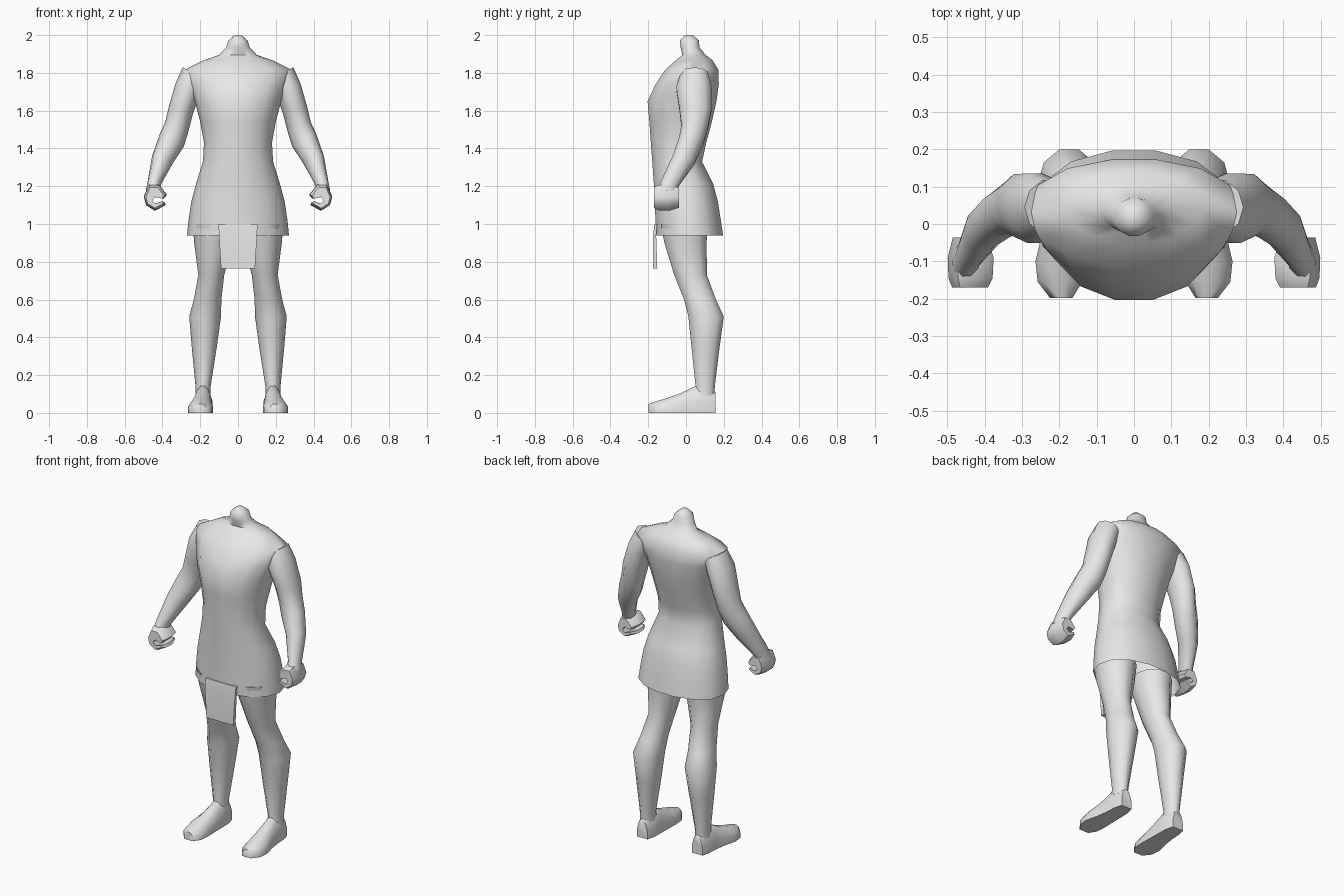
import bpy, bmesh, math

skin = bpy.data.materials.new("plain_grey")
skin.diffuse_color = (0.8, 0.8, 0.8, 1)


def loft(name, rings, cap_start=True, cap_end=True, mirror=False, angle=60):
    """Skin a list of equal-length point rings into one object."""
    bm = bmesh.new()
    vr = [[bm.verts.new(p) for p in r] for r in rings]
    n = len(vr[0])
    for a, b in zip(vr, vr[1:]):
        for i in range(n):
            j = (i + 1) % n
            bm.faces.new((a[i], a[j], b[j], b[i]))
    if cap_start:
        bm.faces.new(vr[0][::-1])
    if cap_end:
        bm.faces.new(vr[-1])
    bmesh.ops.recalc_face_normals(bm, faces=bm.faces[:])
    me = bpy.data.meshes.new(name)
    bm.to_mesh(me)
    bm.free()
    me.materials.append(skin)
    ob = bpy.data.objects.new(name, me)
    bpy.context.collection.objects.link(ob)
    bpy.ops.object.select_all(action='DESELECT')
    ob.select_set(True)
    bpy.context.view_layer.objects.active = ob
    bpy.ops.object.shade_smooth_by_angle(angle=math.radians(angle))
    if mirror:
        ob.modifiers.new("mirror", 'MIRROR').use_clip = False
    return ob


def oval(x0, x1, y0, y1, z, n=12, back=1.0):
    """Horizontal ring from its extents; back < 1 squares off the rear half."""
    cx, cy, rx, ry = (x0 + x1) / 2, (y0 + y1) / 2, (x1 - x0) / 2, (y1 - y0) / 2
    pts = []
    for i in range(n):
        a = 2 * math.pi * i / n
        s = math.sin(a)
        if s > 1e-6:
            s = s ** back
        pts.append((cx + rx * math.cos(a), cy + ry * s, z))
    return pts


# Torso with skirt and neck stump: z, half width, front y, back y
torso = [
    (0.94, 0.27, -0.165, 0.20), (1.02, 0.262, -0.166, 0.188),
    (1.12, 0.247, -0.17, 0.172), (1.21, 0.223, -0.174, 0.148),
    (1.33, 0.186, -0.182, 0.088), (1.43, 0.18, -0.19, 0.11),
    (1.54, 0.20, -0.198, 0.14), (1.65, 0.228, -0.208, 0.165),
    (1.74, 0.262, -0.165, 0.177), (1.815, 0.285, -0.115, 0.175),
    (1.868, 0.18, -0.055, 0.142), (1.895, 0.10, -0.02, 0.105),
    (1.935, 0.063, -0.03, 0.072), (1.972, 0.05, -0.034, 0.07),
    (2.0, 0.018, -0.005, 0.035),
]
loft("torso_and_skirt", [oval(-w, w, f, b, z, 14, 0.8) for z, w, f, b in torso],
     cap_start=False)

# Front flap hanging below the hem
loft("front_flap", [
    [(-w, f, z), (w, f, z), (w, b, z), (-w, b, z)]
    for z, w, f, b in ((1.0, 0.103, -0.167, -0.152), (0.94, 0.101, -0.174, -0.158),
                       (0.765, 0.09, -0.175, -0.152))], angle=30)

# Legs: z, inner x, outer x, front y, back y
legs = [
    (1.0, 0.015, 0.24, -0.14, 0.12), (0.9, 0.03, 0.232, -0.12, 0.115),
    (0.73, 0.073, 0.21, -0.067, 0.115), (0.60, 0.088, 0.234, -0.015, 0.163),
    (0.51, 0.09, 0.258, 0.008, 0.205), (0.35, 0.112, 0.245, 0.025, 0.182),
    (0.14, 0.145, 0.225, 0.048, 0.155), (0.09, 0.145, 0.226, 0.04, 0.154),
]
loft("legs", [oval(a, b, c, d, z, 10) for z, a, b, c, d in legs], mirror=True)

# Feet, lofted from heel to toe: y, inner x, outer x, height
feet = [
    (0.157, 0.15, 0.22, 0.11), (0.11, 0.138, 0.232, 0.14),
    (0.05, 0.136, 0.235, 0.142), (-0.02, 0.135, 0.245, 0.108),
    (-0.10, 0.133, 0.264, 0.078), (-0.155, 0.138, 0.258, 0.062),
    (-0.198, 0.165, 0.225, 0.048),
]


def arch(y, a, b, h):
    w = b - a
    return [(a, y, 0), (b, y, 0), (b, y, h * 0.45), (b - w * 0.15, y, h * 0.8),
            (b - w * 0.36, y, h), (a + w * 0.36, y, h),
            (a + w * 0.15, y, h * 0.8), (a, y, h * 0.45)]


loft("feet", [arch(*f) for f in feet], mirror=True)

# Arms: centre x, y, z, radius x, radius y, slope along x, slope along y
arms = [
    (0.225, 0.045, 1.795, 0.068, 0.075, 0.5, 0),
    (0.265, 0.042, 1.72, 0.065, 0.098, 0.4, 0),
    (0.303, 0.05, 1.60, 0.063, 0.088, 0.35, 0),
    (0.325, 0.045, 1.51, 0.06, 0.073, 0.5, -0.1),
    (0.352, 0.028, 1.44, 0.064, 0.066, 0.5, -0.25),
    (0.40, -0.012, 1.34, 0.055, 0.058, 0.35, -0.4),
    (0.442, -0.083, 1.22, 0.036, 0.045, 0.2, -0.45),
    (0.452, -0.1, 1.175, 0.036, 0.052, 0.1, -0.2),
]


def tilted(cx, cy, cz, rx, ry, sx, sy, n=10):
    pts = []
    for i in range(n):
        a = 2 * math.pi * i / n
        dx, dy = rx * math.cos(a), ry * math.sin(a)
        pts.append((cx + dx, cy + dy, cz + sx * dx + sy * dy))
    return pts


loft("arms", [tilted(*a) for a in arms], mirror=True)

# Half-closed hands: curled outline swept front to back
curl = [(0.42, 1.21), (0.472, 1.21), (0.499, 1.145), (0.487, 1.10), (0.44, 1.07),
        (0.382, 1.10), (0.39, 1.115), (0.435, 1.10), (0.457, 1.122),
        (0.44, 1.145), (0.392, 1.135), (0.376, 1.155)]
slices = ((-0.17, 0.78), (-0.145, 0.96), (-0.09, 1.0), (-0.036, 0.75))
loft("hands", [[(0.445 + (x - 0.445) * s, y, 1.135 + (z - 1.135) * s) for x, z in curl]
               for y, s in slices], mirror=True, angle=50)
